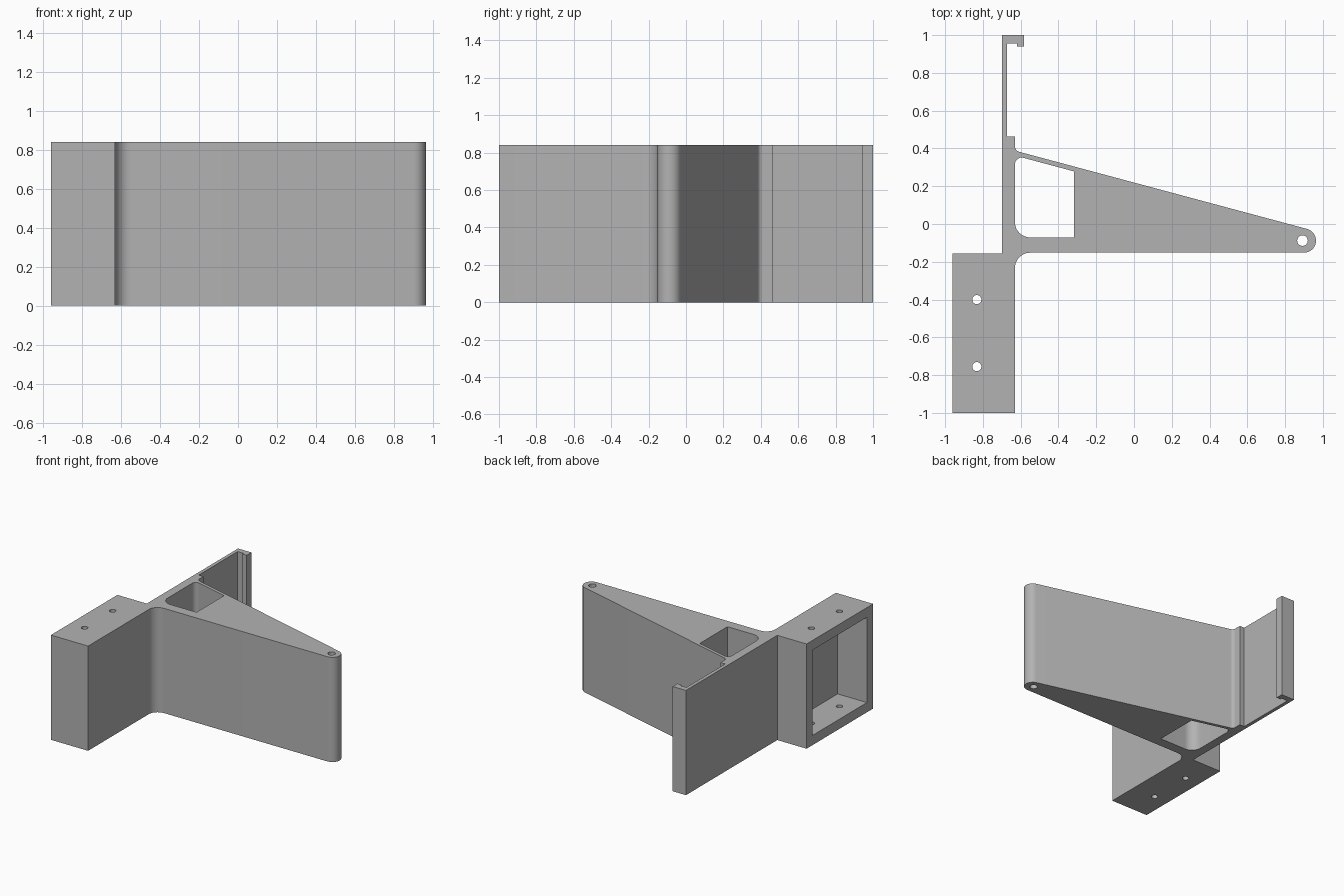
import bpy, bmesh, math
from mathutils import Vector

HEIGHT = 0.84
SLOPE = math.tan(math.radians(15))

if "Cube" in bpy.data.objects:
    bpy.data.objects.remove(bpy.data.objects["Cube"])

grey = bpy.data.materials.new("plain grey")
grey.use_nodes = True
colour = (0.45, 0.45, 0.45, 1)
grey.diffuse_color = colour
grey.node_tree.nodes["Principled BSDF"].inputs["Base Color"].default_value = colour


def rounded(corners, steps=12):
    """Outline from (x, y, radius) corners, each filleted by its radius."""
    points = []
    for i, (x, y, r) in enumerate(corners):
        p = Vector((x, y))
        if r == 0:
            points.append(p)
            continue
        a = (Vector(corners[i - 1][:2]) - p).normalized()
        b = (Vector(corners[(i + 1) % len(corners)][:2]) - p).normalized()
        half = a.angle(b) / 2
        centre = p + (a + b).normalized() * r / math.sin(half)
        start = p + a * r / math.tan(half) - centre
        end = p + b * r / math.tan(half) - centre
        sweep = math.atan2(start.x * end.y - start.y * end.x, start.dot(end))
        for k in range(steps + 1):
            t = sweep * k / steps
            c, s = math.cos(t), math.sin(t)
            points.append(centre + Vector((start.x * c - start.y * s,
                                           start.x * s + start.y * c)))
    return points


def circle(x, y, r, n=32):
    return [Vector((x + r * math.cos(2 * math.pi * k / n),
                    y + r * math.sin(2 * math.pi * k / n))) for k in range(n)]


def extrude_loops(name, loops, height):
    """Solid whose first loop is the outline and the others through holes."""
    bm = bmesh.new()
    edges = []
    for loop in loops:
        vs = [bm.verts.new((p.x, p.y, 0)) for p in loop]
        edges += [bm.edges.new((vs[i - 1], vs[i])) for i in range(len(vs))]
    bmesh.ops.triangle_fill(bm, use_beauty=True, edges=edges, normal=(0, 0, 1))
    result = bmesh.ops.extrude_face_region(bm, geom=bm.faces[:], use_keep_orig=True)
    top = [g for g in result["geom"] if isinstance(g, bmesh.types.BMVert)]
    bmesh.ops.translate(bm, verts=top, vec=(0, 0, height))
    bmesh.ops.recalc_face_normals(bm, faces=bm.faces[:])
    mesh = bpy.data.meshes.new(name)
    bm.to_mesh(mesh)
    bm.free()
    obj = bpy.data.objects.new(name, mesh)
    bpy.context.collection.objects.link(obj)
    mesh.materials.append(grey)
    return obj


# Arm edges: flat front edge and sloping back edge meet beyond the round tip
BOX_X, PLATE_X, WALL_X = -0.96, -0.70, -0.63
ARM_Y, APEX_X = -0.152, 1.386


def slope_y(x, drop=0.0):
    return ARM_Y + SLOPE * (APEX_X - x) - drop


outline = rounded([
    (BOX_X, -1, 0), (WALL_X, -1, 0),
    (WALL_X, ARM_Y, 0.08), (APEX_X, ARM_Y, 0.064),
    (WALL_X, slope_y(WALL_X), 0.03),
    # clip plate with its hooked end
    (WALL_X, 0.462, 0), (-0.672, 0.462, 0), (-0.672, 0.955, 0),
    (-0.62, 0.955, 0), (-0.62, 0.94, 0), (-0.582, 0.94, 0),
    (-0.582, 1, 0), (PLATE_X, 1, 0),
    (PLATE_X, -0.157, 0), (BOX_X, -0.157, 0)])

# Window through the arm
window = rounded([
    (WALL_X, -0.071, 0.08), (-0.318, -0.071, 0),
    (-0.318, slope_y(-0.318, 0.026), 0),
    (WALL_X, slope_y(WALL_X, 0.026), 0.035)])

holes = [circle(0.892, -0.088, 0.028),
         circle(-0.832, -0.40, 0.024), circle(-0.832, -0.755, 0.024)]

bracket = extrude_loops("bracket_body", [outline, window] + holes, HEIGHT)

# Pocket in the mounting box, open to the right side
bpy.ops.mesh.primitive_cube_add(size=1, location=(PLATE_X - 0.25, -0.5785, HEIGHT / 2))
cutter = bpy.context.object
cutter.name = "pocket_cutter"
cutter.hide_render = True
cutter.scale = (0.5, 0.843 - 0.156, HEIGHT - 0.156)
bpy.context.view_layer.update()

bpy.ops.object.select_all(action='DESELECT')
bracket.select_set(True)
bpy.context.view_layer.objects.active = bracket
cut = bracket.modifiers.new("pocket", 'BOOLEAN')
cut.operation = 'DIFFERENCE'
cut.solver = 'EXACT'
cut.object = cutter
bpy.ops.object.modifier_apply(modifier=cut.name)
bpy.data.objects.remove(cutter)

bracket.data.materials.clear()
bracket.data.materials.append(grey)
for face in bracket.data.polygons:
    face.material_index = 0
bpy.ops.object.shade_smooth_by_angle(angle=math.radians(30))
